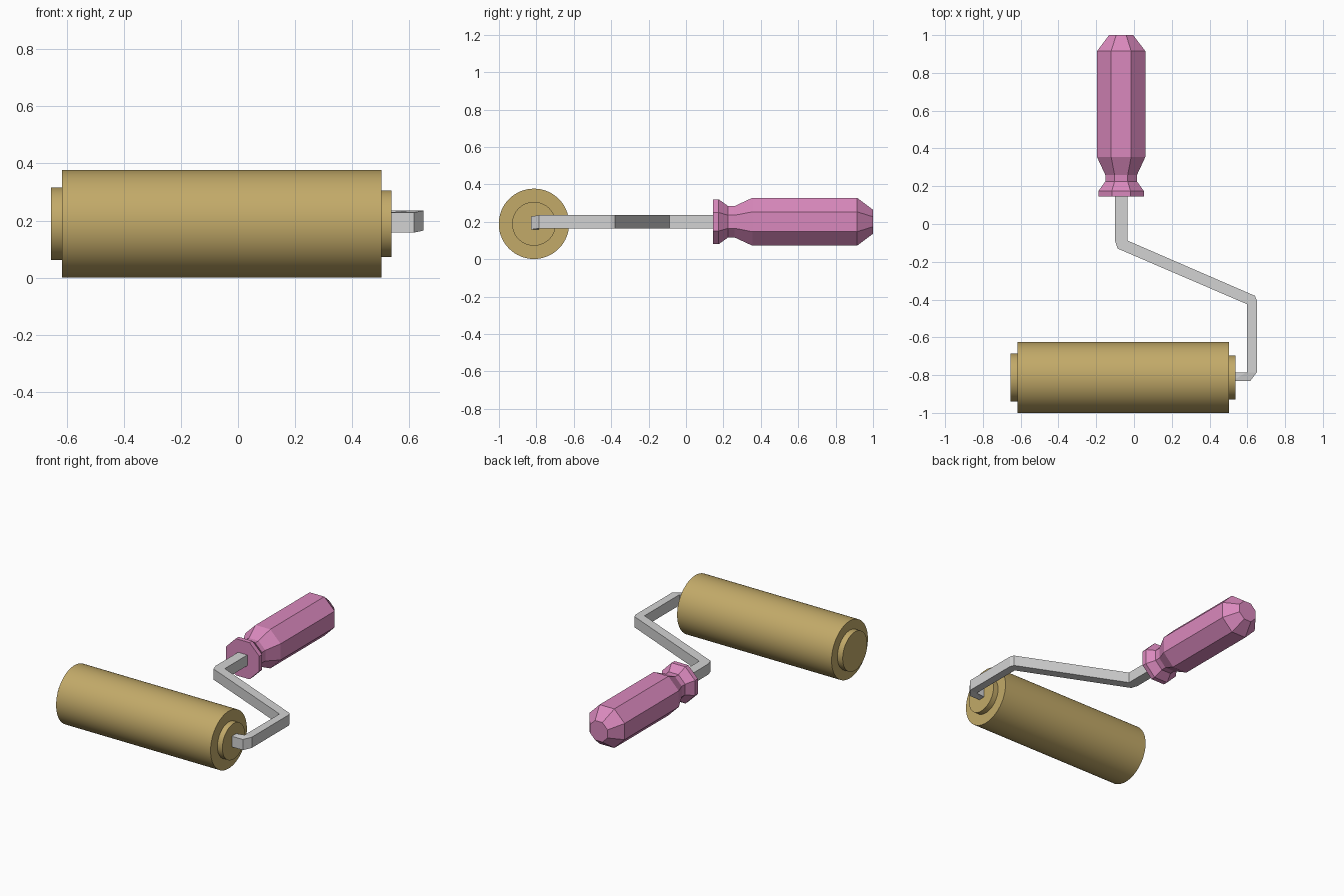
import bpy
import bmesh
import math
from mathutils import Matrix

cube = bpy.data.objects.get("Cube")
if cube:
    bpy.data.objects.remove(cube, do_unlink=True)


def material(name, rgb):
    mat = bpy.data.materials.new(name)
    mat.use_nodes = True
    mat.diffuse_color = (*rgb, 1)
    mat.node_tree.nodes["Principled BSDF"].inputs["Base Color"].default_value = (*rgb, 1)
    return mat


def finish(name, bm, mat):
    bmesh.ops.recalc_face_normals(bm, faces=bm.faces)
    mesh = bpy.data.meshes.new(name)
    bm.to_mesh(mesh)
    bm.free()
    mesh.materials.append(mat)
    obj = bpy.data.objects.new(name, mesh)
    bpy.context.collection.objects.link(obj)
    return obj


def lathe(name, profile, sides, turn, matrix, mat):
    """Closed solid from (position, radius) pairs along the local z axis."""
    bm = bmesh.new()
    rings = []
    for pos, rad in profile:
        angles = [2 * math.pi * i / sides + turn for i in range(sides)]
        rings.append([bm.verts.new((rad * math.cos(a), rad * math.sin(a), pos)) for a in angles])
    for low, high in zip(rings, rings[1:]):
        for i in range(sides):
            j = (i + 1) % sides
            bm.faces.new((low[i], low[j], high[j], high[i]))
    bm.faces.new(rings[0][::-1])
    bm.faces.new(rings[-1])
    bm.transform(matrix)
    return finish(name, bm, mat)


tan = material("tan roller", (0.54, 0.40, 0.14))
pink = material("pink handle", (0.70, 0.25, 0.51))
grey = material("grey metal", (0.65, 0.65, 0.65))

# Roller with a stepped hub at each end
along_x = Matrix.Translation((0, -0.813, 0.189)) @ Matrix.Rotation(math.pi / 2, 4, "Y")
roller = lathe("roller",
               [(-0.655, 0.127), (-0.617, 0.127), (-0.617, 0.188), (0.502, 0.188),
                (0.502, 0.117), (0.538, 0.117)], 64, 0, along_x, tan)
bpy.context.view_layer.objects.active = roller
roller.select_set(True)
bpy.ops.object.shade_smooth_by_angle(angle=math.radians(30))
roller.select_set(False)

# Eight-sided handle, sized by the distance from axis to flat
flat = 1 / math.cos(math.pi / 8)
along_y = Matrix.Translation((-0.068, 0, 0.2)) @ Matrix.Rotation(-math.pi / 2, 4, "X")
grip = [(0.145, 0.12), (0.175, 0.12), (0.225, 0.084), (0.26, 0.084),
        (0.355, 0.128), (0.915, 0.128), (1.0, 0.064)]
lathe("handle", [(y, r * flat) for y, r in grip], 8, math.pi / 8, along_y, pink)

# Bent flat arm: left and right edges as matching stations
left_edge = [(-0.101, 0.17), (-0.101, -0.088), (-0.087, -0.13), (0.597, -0.424),
             (0.597, -0.785), (0.52, -0.785)]
right_edge = [(-0.034, 0.17), (-0.034, -0.088), (0.64, -0.38), (0.65, -0.405),
              (0.65, -0.785), (0.616, -0.83), (0.52, -0.83)]
bm = bmesh.new()
outline = [bm.verts.new((x, y, 0.165)) for x, y in left_edge + right_edge[::-1]]
base = bm.faces.new(outline)
top = bmesh.ops.extrude_face_region(bm, geom=[base])["geom"]
for v in top:
    if isinstance(v, bmesh.types.BMVert):
        v.co.z = 0.235
# The axle end dips slightly
for v in bm.verts:
    if v.co.y < -0.8 or v.co.x < 0.55 and v.co.y < -0.7:
        v.co.z -= 0.007
bmesh.ops.triangulate(bm, faces=[f for f in bm.faces if len(f.verts) > 4])
finish("arm", bm, grey)
